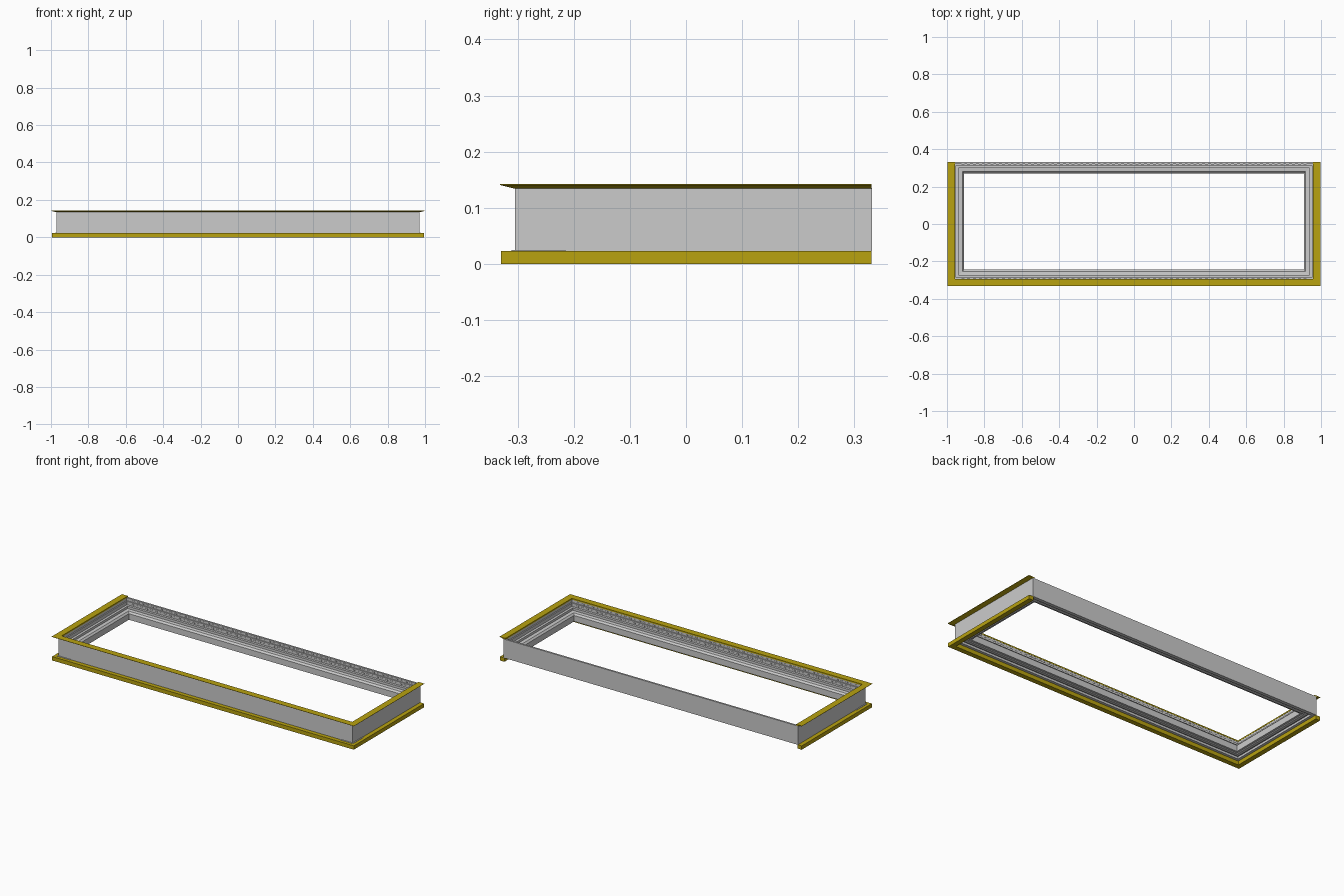
import bpy, bmesh

if "Cube" in bpy.data.objects:
    bpy.data.objects.remove(bpy.data.objects["Cube"])

# Outer faces of the frame walls
X, Y0, Y1 = 0.97, -0.305, 0.332


def material(name, color):
    m = bpy.data.materials.new(name)
    m.diffuse_color = color
    m.use_nodes = True
    m.node_tree.nodes["Principled BSDF"].inputs["Base Color"].default_value = m.diffuse_color
    return m


yellow = material("yellow", (0.48, 0.36, 0.005, 1))


def make(name, bm, mat=None):
    bmesh.ops.recalc_face_normals(bm, faces=bm.faces)
    me = bpy.data.meshes.new(name)
    bm.to_mesh(me)
    bm.free()
    ob = bpy.data.objects.new(name, me)
    bpy.context.collection.objects.link(ob)
    if mat:
        me.materials.append(mat)
    return ob


def sweep(name, profile, closed, mat=None):
    """Mitred sweep of an (inset, z) profile round the rectangle;
    open sweeps cover left, front and right only."""
    bm = bmesh.new()
    rings = []
    for sx, back in ((-1, True), (-1, False), (1, False), (1, True)):
        ring = []
        for d, z in profile:
            y = (Y1 - (d if closed else 0.001)) if back else Y0 + d
            ring.append(bm.verts.new((sx * (X - d), y, z)))
        rings.append(ring)
    n = len(profile)
    for i in range(4 if closed else 3):
        a, b = rings[i], rings[(i + 1) % 4]
        for j in range(n):
            k = (j + 1) % n
            bm.faces.new((a[j], a[k], b[k], b[j]))
    if not closed:
        bm.faces.new(rings[0])
        bm.faces.new(rings[3])
    return make(name, bm, mat)


# Stepped frame section with an inner lip
sweep("frame", [(0, 0.023), (0, 0.135), (0.011, 0.135), (0.011, 0.118),
                (0.018, 0.118), (0.018, 0.098), (0.032, 0.098),
                (0.032, 0.084), (0.052, 0.082), (0.061, 0.072),
                (0.061, 0.036), (0.048, 0.036), (0.048, 0.03),
                (0.03, 0.03), (0.03, 0.036), (0.02, 0.036),
                (0.02, 0.023)], True)

# Yellow top trim with a bevelled overhang
sweep("top_trim", [(-0.027, 0.142), (-0.027, 0.1405), (0, 0.134),
                   (0.012, 0.134), (0.012, 0.142)], False, yellow)

# Yellow bottom flange
sweep("bottom_trim", [(-0.025, 0), (-0.025, 0.023), (0.004, 0.023),
                      (0.004, 0)], False, yellow)


def box(bm, x0, x1, y0, y1, z0, z1):
    v = bmesh.ops.create_cube(bm, size=1)["verts"]
    for p in v:
        p.co = (x0 if p.co.x < 0 else x1, y0 if p.co.y < 0 else y1,
                z0 if p.co.z < 0 else z1)


# Rows of small tabs on the inner steps of the long walls
bm = bmesh.new()
for z, d in ((0.122, 0.011), (0.104, 0.018)):
    for i in range(60):
        x = -0.915 + i * 1.83 / 59
        for face, s in ((Y0 + d, 1), (Y1 - d, -1)):
            ys = sorted((face - s * 0.001, face + s * 0.002))
            box(bm, x - 0.008, x + 0.008, ys[0], ys[1], z, z + 0.006)
make("inner_tabs", bm)

# Thin corner plates lying on the bottom flange at the front
bm = bmesh.new()
for s in (-1, 1):
    a, b = sorted((s * 0.976, s * 0.89))
    box(bm, a, b, -0.311, -0.304, 0.021, 0.025)
    a, b = sorted((s * 0.976, s * 0.969))
    box(bm, a, b, -0.304, -0.215, 0.021, 0.025)
make("corner_plates", bm)
